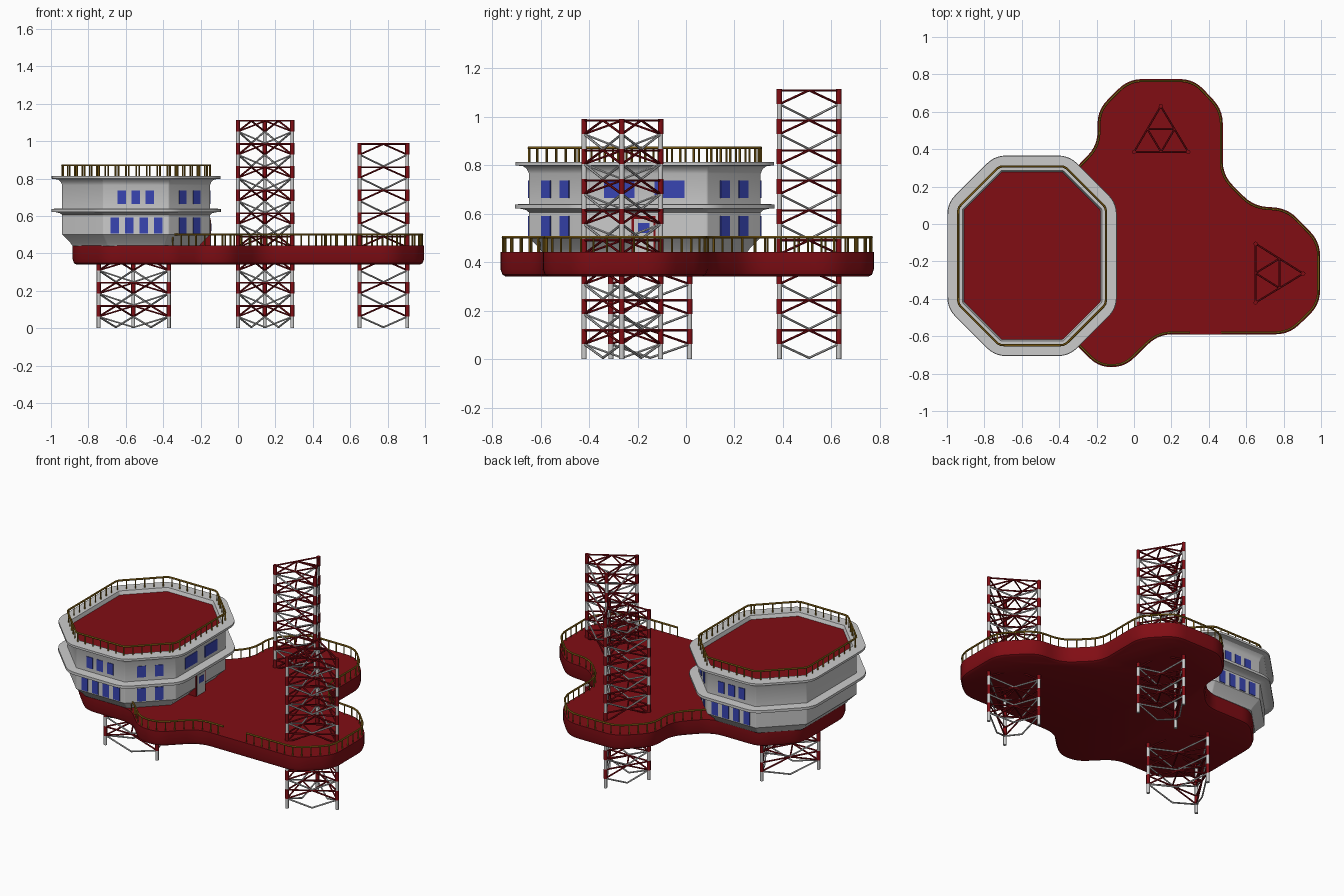
import bpy, math
from mathutils import Vector

if "Cube" in bpy.data.objects:
    bpy.data.objects.remove(bpy.data.objects["Cube"])


def material(name, rgb):
    m = bpy.data.materials.new(name)
    m.diffuse_color = (*rgb, 1)
    m.use_nodes = True
    m.node_tree.nodes["Principled BSDF"].inputs["Base Color"].default_value = m.diffuse_color
    return m


RED = material("red_paint", (0.22, 0.004, 0.007))
BLUE = material("window_blue", (0.04, 0.06, 0.45))
GOLD = material("rail_ochre", (0.28, 0.15, 0.01))


def activate(ob):
    bpy.ops.object.select_all(action='DESELECT')
    ob.select_set(True)
    bpy.context.view_layer.objects.active = ob


def link(name, data, mat):
    ob = bpy.data.objects.new(name, data)
    bpy.context.collection.objects.link(ob)
    if mat:
        data.materials.append(mat)
    activate(ob)
    return ob


def mesh_object(name, verts, faces, mat=None, smooth=True):
    me = bpy.data.meshes.new(name)
    me.from_pydata(verts, [], faces)
    ob = link(name, me, mat)
    if smooth:
        bpy.ops.object.shade_smooth_by_angle(angle=math.radians(30))
    return ob


def tubes(name, lines, radius, mat=None, res=1):
    cu = bpy.data.curves.new(name, 'CURVE')
    cu.dimensions = '3D'
    cu.bevel_depth, cu.bevel_resolution, cu.use_fill_caps = radius, res, True
    for line in lines:
        sp = cu.splines.new('POLY')
        sp.points.add(len(line) - 1)
        for p, co in zip(sp.points, line):
            p.co = (*co, 1)
    link(name, cu, mat)
    bpy.ops.object.convert(target='MESH')
    bpy.ops.object.shade_smooth_by_angle(angle=math.radians(50))


def fillet(corners, size, n=5):
    """Round each corner; size is the cut-back along both edges."""
    out = []
    for i, c in enumerate(corners):
        p = Vector(c)
        a, b = Vector(corners[i - 1]) - p, Vector(corners[(i + 1) % len(corners)]) - p
        t = min(size, a.length * .48, b.length * .48)
        a, b = p + a.normalized() * t, p + b.normalized() * t
        for k in range(n + 1):
            s = k / n
            out.append(a * (1 - s) ** 2 + p * 2 * s * (1 - s) + b * s * s)
    return out


def inset(pts, d):
    out = []
    for i, p in enumerate(pts):
        t = (pts[(i + 1) % len(pts)] - pts[i - 1]).normalized()
        out.append(p + Vector((-t.y, t.x)) * d)
    return out


def loft(name, rings, mat=None, top=True):
    n = len(rings[0][0])
    verts = [(p.x, p.y, z) for pts, z in rings for p in pts]
    faces = [tuple(reversed(range(n)))]
    for r in range(len(rings) - 1):
        for i in range(n):
            j = (i + 1) % n
            faces.append((r * n + i, r * n + j, (r + 1) * n + j, (r + 1) * n + i))
    if top:
        faces.append(tuple(range((len(rings) - 1) * n, len(rings) * n)))
    return mesh_object(name, verts, faces, mat)


def resample(pts, step):
    out, carry = [pts[0]], 0
    for a, b in zip(pts, pts[1:]):
        length = (b - a).length
        d = step - carry
        while d <= length:
            out.append(a.lerp(b, d / length))
            d += step
        carry = length - (d - step)
    return out


def railing(name, runs, z0, z1):
    top = [[(p.x, p.y, z1 - .005) for p in run] for run in runs]
    tubes(name + "_handrail", top, .006, GOLD)
    posts = [[(p.x, p.y, z0), (p.x, p.y, z1 - .005)] for run in runs for p in run[::3]]
    tubes(name + "_posts", posts, .0045, GOLD, 0)


# Deck hull: clover outline with the left end tucked under the house
CORNERS = [(-.36, -.595), (-.19, -.765), (-.05, -.765), (.13, -.59), (.83, -.59),
           (.995, -.43), (.995, -.095), (.82, .085), (.64, .095), (.475, .26),
           (.475, .61), (.32, .775), (-.03, .775), (-.195, .61), (-.195, .42),
           (-.36, .25), (-.70, .25), (-.885, .06), (-.885, -.405), (-.70, -.595)]
hull = fillet(CORNERS, .075)
loft("deck_hull", [(inset(hull, .022), .34), (inset(hull, .008), .348),
                   (hull, .37), (hull, .442)], RED)

# Deck railing, with a gap on the front edge
path = resample(inset(hull, .01)[3:16 * 6 - 3], .0185)
runs = [[]]
for p in path:
    if p.y < -.55 and .31 < p.x < .46:
        if runs[-1]:
            runs.append([])
    else:
        runs[-1].append(p)
railing("deck_rail", runs, .44, .507)

# House: octagonal walls with two flared ledges and a recessed roof
CX, CY = -.545, -.17


def octagon(o, r=.006):
    w, h, k = .395 + o, .478 + o, .414 * o
    a, b = .175 + k, .258 + k
    pts = [(w, -b), (w, b), (a, h), (-a, h), (-w, b), (-w, -b), (-a, -h), (a, -h)]
    return fillet([(CX + x, CY + y) for x, y in pts], r)


profile = [(-.055, .44), (-.045, .455), (0, .5), (0, .605), (.012, .615), (.035, .62), (.058, .621),
           (.058, .638), (0, .64), (0, .765), (.008, .783), (.022, .795), (.056, .799),
           (.056, .813), (-.022, .813), (-.03, .79)]
loft("house_shell", [(octagon(o, .06 if o > .03 else .006), z) for o, z in profile], top=False)
pad = octagon(-.028)
mesh_object("roof_pad", [(p.x, p.y, .79) for p in pad], [tuple(range(len(pad)))], RED)
ring = octagon(0, .02)
railing("roof_rail", [resample(ring + [ring[0]], .0185) + [ring[0]]], .81, .876)


# Thin panels set on the walls; angle is the outward direction
def panel(name, x, y, z, angle, w, h, mat=None, depth=.008):
    n = Vector((math.cos(angle), math.sin(angle), 0))
    t = Vector((-n.y, n.x, 0))
    c = Vector((x, y, z))
    v = [c + n * i * depth / 2 + t * j * w / 2 + Vector((0, 0, k * h / 2))
         for i in (-1, 1) for j in (-1, 1) for k in (-1, 1)]
    f = [(0, 1, 3, 2), (4, 6, 7, 5), (0, 4, 5, 1), (2, 3, 7, 6), (0, 2, 6, 4), (1, 5, 7, 3)]
    mesh_object(name, v, f, mat, False)


UP, LOW = .7, .549
for side, s in (("front", -1), ("back", 1)):
    for i in range(3):
        panel(f"{side}_upper_window", -.622 + .075 * i, CY + s * .478, UP, s * math.pi / 2, .045, .073, BLUE)
    for i in range(4):
        panel(f"{side}_lower_window", -.658 + .077 * i, CY + s * .478, LOW, s * math.pi / 2, .045, .084, BLUE)
    for z, h in ((UP, .073), (LOW, .084)):
        for d in (-.038, .038):
            panel(f"{side}_corner_window", -.26 + d, CY + s * (.368 - d), z, s * math.pi / 4, .053, h, BLUE)
for y in (-.275, -.068):
    panel("side_wide_window", -.15, y, UP, 0, .125, .073, BLUE)

# Door on the deck side of the house
panel("door_frame", -.18, -.175, .515, 0, .1, .15, RED, .064)
panel("door_leaf", -.147, -.175, .51, 0, .08, .135, None, .005)
panel("door_window", -.145, -.175, .54, 0, .048, .042, BLUE, .006)

# Lattice legs: banded columns, level rings and diamond bracing
STEP = .1237


def leg(name, feet, levels):
    feet = [Vector((*f, 0)) for f in feet]
    mids = [(feet[i] + feet[(i + 1) % 3]) / 2 for i in range(3)]
    red_col, grey_col, red_br, grey_br = [], [], [], []
    for k in range(levels):
        z0, zm, z1 = (Vector((0, 0, STEP * (k + s))) for s in (0, .5, 1))
        lo = z0 + Vector((0, 0, .005)) if k == 0 else z0
        hi = z1 - Vector((0, 0, .005))
        for i in range(3):
            a, b, m = feet[i], feet[(i + 1) % 3], mids[i]
            grey_col.append([a + z0, a + zm])
            red_col.append([a + zm, a + z1])
            red_br += [[a + hi, b + hi], [m + hi, mids[(i + 1) % 3] + hi],
                       [a + zm, m + hi], [b + zm, m + hi]]
            grey_br += [[a + zm, m + lo], [b + zm, m + lo]]
    tubes(name + "_red_bands", red_col, .0115, RED, 2)
    tubes(name + "_grey_bands", grey_col, .0105, None, 2)
    tubes(name + "_red_braces", red_br, .005, RED)
    tubes(name + "_grey_braces", grey_br, .005)


leg("back_leg", [(0, .385), (.29, .385), (.143, .63)], 9)
leg("right_leg", [(.65, -.105), (.65, -.42), (.905, -.265)], 8)
leg("house_leg", [(-.745, -.31), (-.37, -.31), (-.56, .015)], 3)
